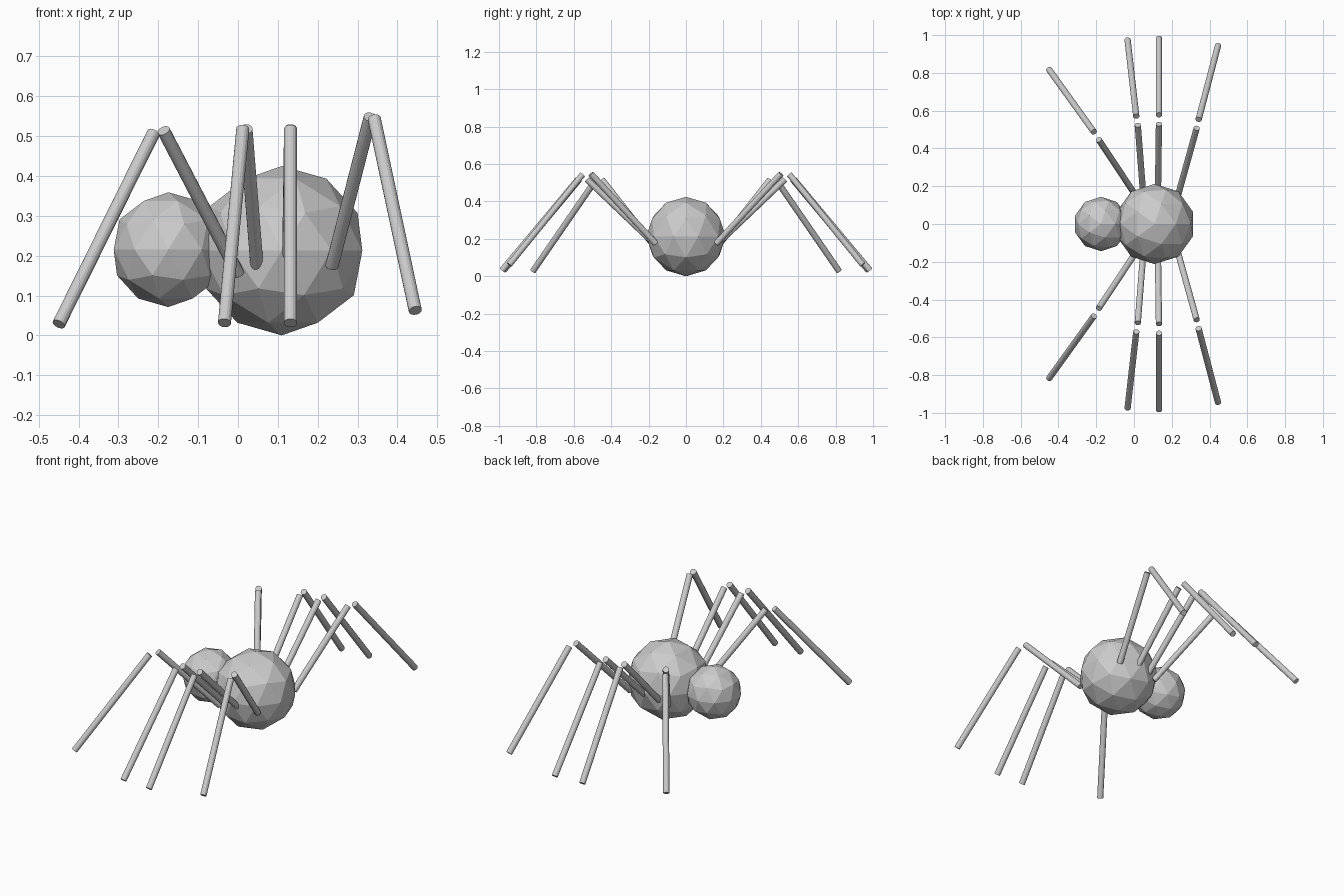
import bpy
from mathutils import Vector

if "Cube" in bpy.data.objects:
    bpy.data.objects.remove(bpy.data.objects["Cube"])


def ball(name, radius, loc):
    bpy.ops.mesh.primitive_ico_sphere_add(subdivisions=2, radius=radius, location=loc)
    bpy.context.object.name = name


def rod(name, a, b, radius=0.0165):
    a, b = Vector(a), Vector(b)
    d = b - a
    bpy.ops.mesh.primitive_cylinder_add(vertices=16, radius=radius, depth=d.length,
                                        location=(a + b) / 2)
    ob = bpy.context.object
    ob.name = name
    ob.rotation_mode = 'QUATERNION'
    ob.rotation_quaternion = d.to_track_quat('Z', 'Y')


# body and head, faceted
ball("body", 0.2125, (0.11, 0, 0.2125))
ball("head", 0.144, (-0.175, 0, 0.215))

# each leg: hip, knee end of upper rod, knee end of lower rod, foot
legs = [
    ((0.00, 0.165, 0.155), (-0.187, 0.447, 0.514), (-0.212, 0.487, 0.508), (-0.45, 0.818, 0.028)),
    ((0.048, 0.165, 0.168), (0.020, 0.524, 0.518), (0.012, 0.570, 0.518), (-0.034, 0.975, 0.031)),
    ((0.127, 0.165, 0.170), (0.132, 0.530, 0.518), (0.132, 0.577, 0.518), (0.132, 0.984, 0.031)),
    ((0.236, 0.162, 0.175), (0.332, 0.508, 0.548), (0.342, 0.553, 0.544), (0.445, 0.945, 0.062)),
]
for i, pts in enumerate(legs, 1):
    for side, s in (("back", 1), ("front", -1)):
        hip, k1, k2, foot = [(x, y * s, z) for x, y, z in pts]
        rod(f"{side}_upper_leg_{i}", hip, k1)
        rod(f"{side}_lower_leg_{i}", k2, foot)
